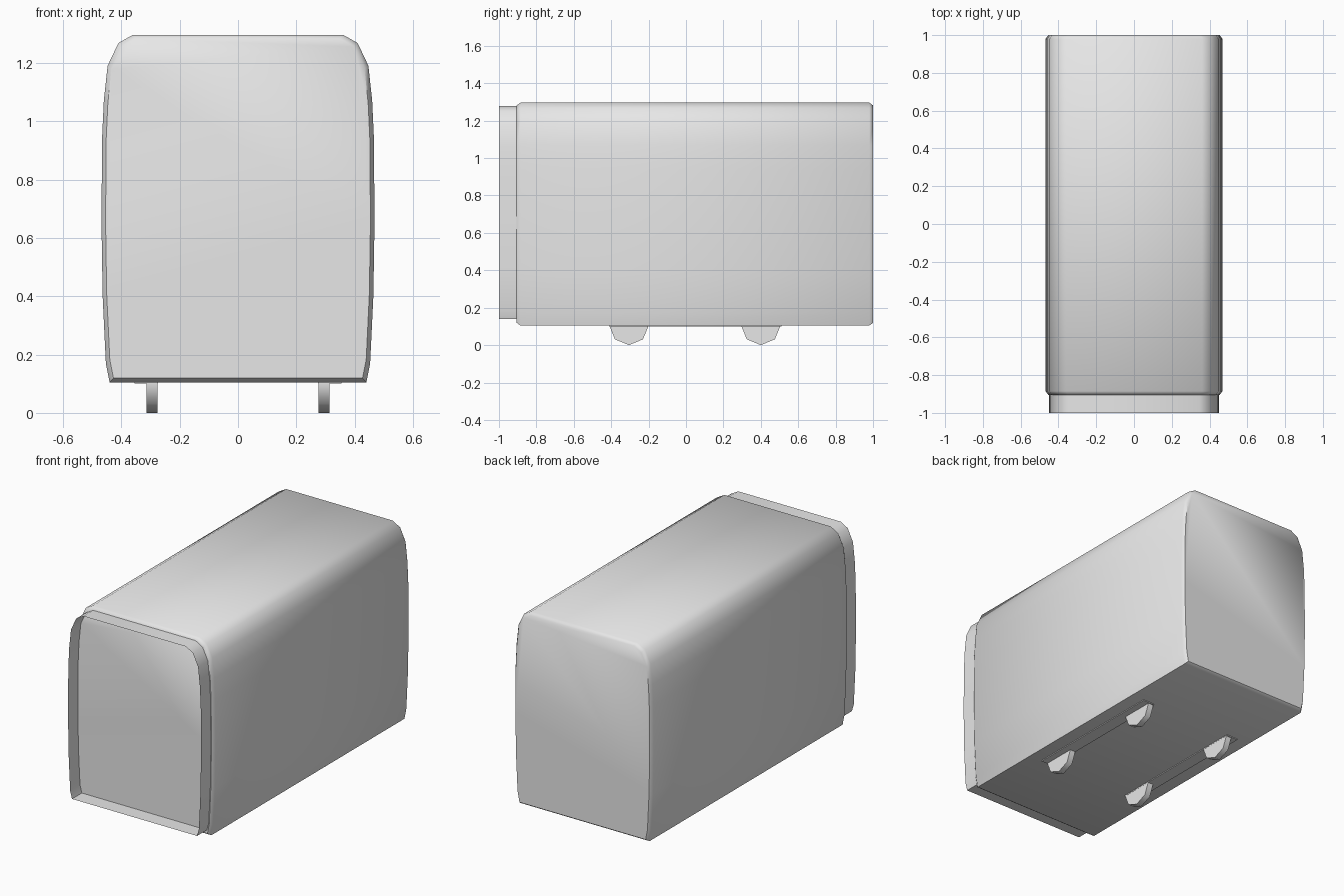
import bpy
import bmesh
import math

cube = bpy.data.objects.get("Cube")
if cube:
    bpy.data.objects.remove(cube, do_unlink=True)

grey = bpy.data.materials.new("light_grey")
grey.use_nodes = True
grey.diffuse_color = (0.8, 0.8, 0.8, 1)
grey.node_tree.nodes["Principled BSDF"].inputs["Base Color"].default_value = (0.8, 0.8, 0.8, 1)


def loft(name, rings, caps=True, smooth=None):
    """Skin a list of closed point rings into one object."""
    bm = bmesh.new()
    loops = [[bm.verts.new(p) for p in ring] for ring in rings]
    n = len(loops[0])
    for a, b in zip(loops, loops[1:]):
        for i in range(n):
            j = (i + 1) % n
            bm.faces.new((a[i], a[j], b[j], b[i]))
    if caps:
        bm.faces.new(loops[0])
        bm.faces.new(loops[-1])
    bmesh.ops.recalc_face_normals(bm, faces=bm.faces)
    mesh = bpy.data.meshes.new(name)
    bm.to_mesh(mesh)
    bm.free()
    mesh.materials.append(grey)
    obj = bpy.data.objects.new(name, mesh)
    bpy.context.collection.objects.link(obj)
    if smooth:
        bpy.ops.object.select_all(action="DESELECT")
        obj.select_set(True)
        bpy.context.view_layer.objects.active = obj
        bpy.ops.object.shade_smooth_by_angle(angle=math.radians(smooth))
    return obj


# Half cross-section of the carriage, bottom to top
HALF = [(0.44, 0.105), (0.453, 0.17), (0.464, 0.4), (0.468, 0.65), (0.466, 0.94),
        (0.46, 1.07), (0.447, 1.19), (0.41, 1.268), (0.36, 1.296)]
OUTLINE = HALF + [(-x, z) for x, z in reversed(HALF)]
MID = 0.7


def section(y, inset):
    sx, sz = 1 - inset / 0.468, 1 - inset / 0.6
    return [(x * sx, y, MID + (z - MID) * sz) for x, z in OUTLINE]


# Carriage body with chamfered ends
loft("carriage_body", [section(-0.905, 0.014), section(-0.885, 0),
                       section(0.98, 0), section(1.0, 0.014)], smooth=50)

# Open gangway sleeve in front of the recessed end wall
FLOOR = 0.14


def sleeve_section(y):
    return [(x, y, max(z, FLOOR) if z < 0.15 else min(z, 1.278))
            for x, _, z in section(y, 0.018)]


loft("gangway_sleeve", [sleeve_section(-1.0), sleeve_section(-0.905)], caps=False, smooth=50)


# Wheels and underframe rails on both sides
def wheel_ring(x, yc):
    r = 0.106
    return [(x, yc + r * math.cos(k * math.pi / 4), 0.106 + r * math.sin(k * math.pi / 4))
            for k in range(8)]


def rail_ring(y, side):
    return [(side * x, y, z) for x, z in ((0.275, 0.1), (0.355, 0.1), (0.355, 0.12), (0.275, 0.12))]


for side, label in ((1, "left"), (-1, "right")):
    loft(label + "_rail", [rail_ring(-0.41, side), rail_ring(0.51, side)])
    for yc, place in ((-0.305, "front"), (0.4, "rear")):
        loft(f"{place}_{label}_wheel",
             [wheel_ring(side * 0.276, yc), wheel_ring(side * 0.313, yc)], smooth=50)
